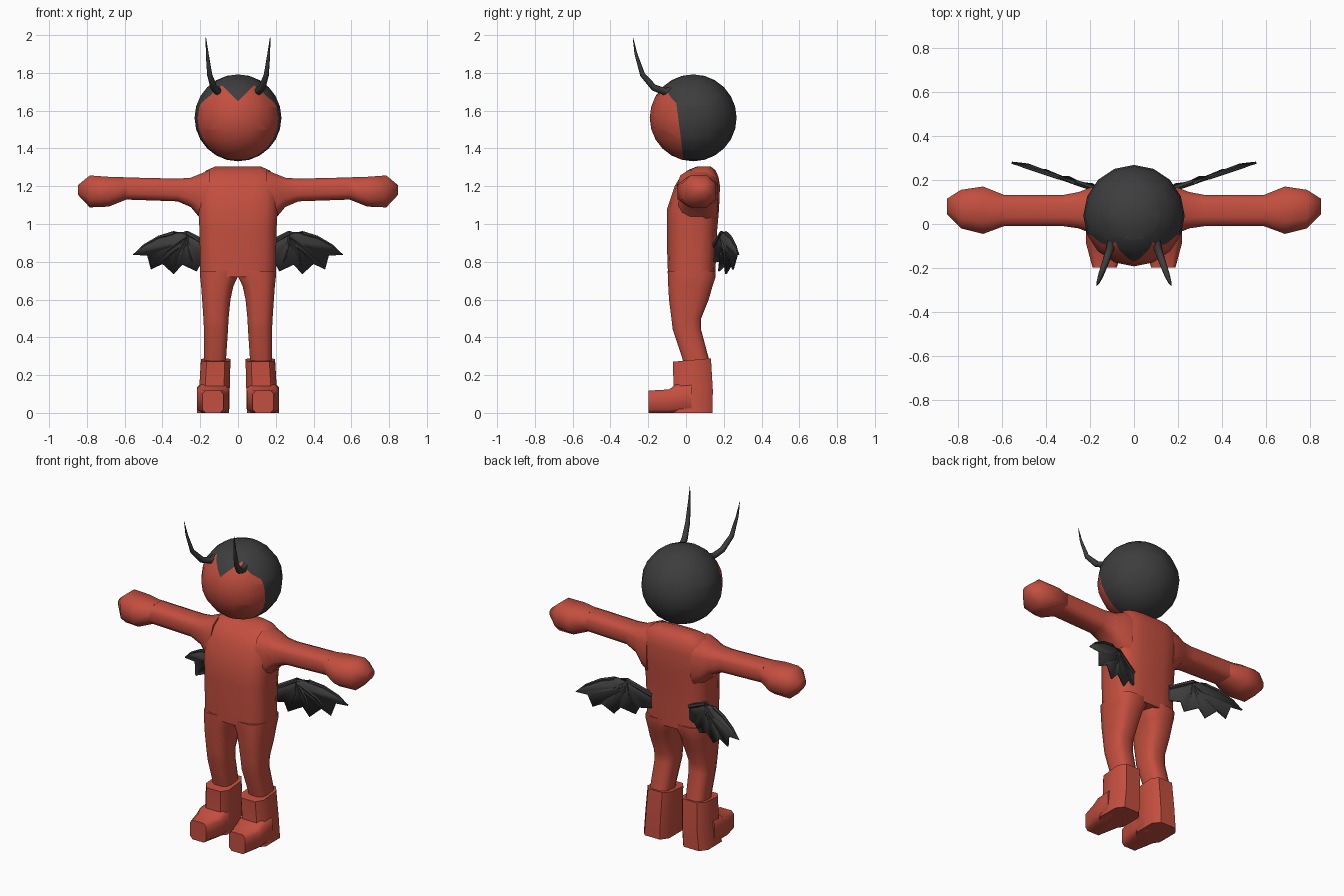
import bpy, bmesh, math
from mathutils import Vector

if "Cube" in bpy.data.objects:
    bpy.data.objects.remove(bpy.data.objects["Cube"])


def material(name, rgb):
    m = bpy.data.materials.new(name)
    m.diffuse_color = (*rgb, 1)
    m.use_nodes = True
    m.node_tree.nodes["Principled BSDF"].inputs["Base Color"].default_value = m.diffuse_color
    return m


RED = material("red", (0.55, 0.078, 0.05))
DARK = material("charcoal", (0.047, 0.047, 0.047))


def finish(name, bm, mats, mirror=False, angle=50, thickness=0):
    bmesh.ops.recalc_face_normals(bm, faces=bm.faces[:])
    me = bpy.data.meshes.new(name)
    bm.to_mesh(me)
    bm.free()
    for m in mats:
        me.materials.append(m)
    me.shade_smooth()
    me.set_sharp_from_angle(angle=math.radians(angle))
    ob = bpy.data.objects.new(name, me)
    bpy.context.collection.objects.link(ob)
    if thickness:
        s = ob.modifiers.new("thickness", 'SOLIDIFY')
        s.thickness, s.offset = thickness, 0
    if mirror:
        ob.modifiers.new("mirror", 'MIRROR')
    return ob


def skin(bm, rings):
    """Join vertex rings with quads and cap both ends."""
    n = len(rings[0])
    rings = [[bm.verts.new(p) for p in r] for r in rings]
    for a, b in zip(rings, rings[1:]):
        for i in range(n):
            j = (i + 1) % n
            bm.faces.new((a[i], a[j], b[j], b[i]))
    bm.faces.new(rings[0])
    bm.faces.new(rings[-1])


def loft(bm, axis, sections, n=12, power=0.65):
    """Sections are (position, min a, max a, min b, max b), a and b the other axes in order."""
    rings = []
    for pos, a0, a1, b0, b1 in sections:
        ring = []
        for i in range(n):
            t = 2 * math.pi * (i + 0.5) / n
            c, s = math.cos(t), math.sin(t)
            a = (a0 + a1) / 2 + (a1 - a0) / 2 * math.copysign(abs(c) ** power, c) / math.cos(math.pi / n) ** power
            b = (b0 + b1) / 2 + (b1 - b0) / 2 * math.copysign(abs(s) ** power, s) / math.cos(math.pi / n) ** power
            p = [a, b]
            p.insert(axis, pos)
            ring.append(p)
        rings.append(ring)
    skin(bm, rings)


def tube(bm, path, radii, n=6):
    path = [Vector(p) for p in path]
    rings = []
    for i, p in enumerate(path):
        d = (path[min(i + 1, len(path) - 1)] - path[max(i - 1, 0)]).normalized()
        u = d.cross(Vector((1, 0.2, 0.1))).normalized()
        v = d.cross(u)
        rings.append([p + radii[i] * (u * math.cos(2 * math.pi * k / n) + v * math.sin(2 * math.pi * k / n))
                      for k in range(n)])
    skin(bm, rings)


# Torso
bm = bmesh.new()
loft(bm, 2, [(0.72, -0.2, 0.2, -0.095, 0.155), (0.86, -0.202, 0.202, -0.1, 0.16),
             (0.97, -0.204, 0.204, -0.1, 0.165), (1.08, -0.21, 0.21, -0.1, 0.175),
             (1.2, -0.21, 0.21, -0.06, 0.18), (1.25, -0.2, 0.2, -0.03, 0.172),
             (1.285, -0.165, 0.165, 0.01, 0.155), (1.305, -0.12, 0.12, 0.06, 0.13)], n=16, power=0.6)
finish("torso", bm, [RED])

# Arms with rounded fists
bm = bmesh.new()
loft(bm, 0, [(0.15, -0.05, 0.17, 0.99, 1.285), (0.2, -0.04, 0.165, 1.03, 1.265),
             (0.25, -0.02, 0.145, 1.09, 1.245), (0.32, -0.01, 0.132, 1.12, 1.24),
             (0.61, -0.01, 0.132, 1.13, 1.247)])
finish("arms", bm, [RED], mirror=True)
bm = bmesh.new()
loft(bm, 0, [(0.59, -0.01, 0.132, 1.13, 1.247), (0.685, -0.045, 0.17, 1.092, 1.25),
             (0.785, -0.02, 0.155, 1.088, 1.257), (0.848, 0.045, 0.115, 1.155, 1.205)], n=8, power=0.8)
finish("fists", bm, [RED], mirror=True, angle=60)

# Legs
bm = bmesh.new()
loft(bm, 2, [(0.24, 0.063, 0.18, -0.01, 0.125), (0.29, 0.063, 0.18, -0.02, 0.12),
             (0.44, 0.053, 0.18, -0.07, 0.08), (0.5, 0.05, 0.183, -0.077, 0.08),
             (0.6, 0.04, 0.19, -0.09, 0.12), (0.67, 0.025, 0.195, -0.094, 0.14),
             (0.715, 0.004, 0.2, -0.096, 0.155), (0.75, 0.0, 0.2, -0.097, 0.157)])
finish("legs", bm, [RED], mirror=True)

# Boots: upright shaft and tapered foot
bm = bmesh.new()
loft(bm, 2, [(0, 0.048, 0.218, -0.08, 0.14), (0.12, 0.044, 0.206, -0.065, 0.142),
             (0.28, 0.04, 0.196, -0.07, 0.132)], n=8, power=0.55)
for v in bm.verts:
    if v.co.z > 0.27:
        v.co.z += 0.09 * (v.co.y - 0.03)
finish("boot_shafts", bm, [RED], mirror=True)
bm = bmesh.new()
loft(bm, 1, [(-0.198, 0.078, 0.188, 0, 0.118), (-0.09, 0.047, 0.217, 0, 0.124),
             (-0.055, 0.046, 0.218, 0, 0.15), (0.03, 0.046, 0.216, 0, 0.16)], n=8, power=0.4)
finish("boot_feet", bm, [RED], mirror=True)

# Head: sphere cut along the hairline, then coloured either side of it
bm = bmesh.new()
bmesh.ops.create_uvsphere(bm, u_segments=16, v_segments=12, radius=0.23)
bmesh.ops.translate(bm, verts=bm.verts[:], vec=(0, 0.038, 1.562))
PEAK, NOTCH, TEMPLE = (0, 1.65), (0.085, 1.735), (0.2, 1.635)


def cut(point, normal):
    bmesh.ops.bisect_plane(bm, geom=bm.verts[:] + bm.edges[:] + bm.faces[:], dist=1e-5,
                           plane_co=point, plane_no=normal)


for side in (-1, 1):
    for p, q in ((PEAK, NOTCH), (NOTCH, TEMPLE)):
        cut((side * p[0], 0, p[1]), (-(q[1] - p[1]), 0, side * (q[0] - p[0])))
cut((0, 0, 1.5), (1, 0, 0))
cut((0, -0.05, 1.63), (0, 0.27, 0.035))


def hairline(x):
    a, b = (PEAK, NOTCH) if x < NOTCH[0] else (NOTCH, TEMPLE)
    return a[1] + (x - a[0]) * (b[1] - a[1]) / (b[0] - a[0])


for f in bm.faces:
    c = f.calc_center_median()
    behind = c.y > -0.05 + (1.63 - c.z) * 0.035 / 0.27
    f.material_index = int(behind or c.z > hairline(abs(c.x)))
finish("head", bm, [RED, DARK])

# Horns
bm = bmesh.new()
tube(bm, [(0.1, -0.06, 1.715), (0.108, -0.11, 1.7), (0.128, -0.17, 1.722), (0.15, -0.23, 1.79),
          (0.163, -0.265, 1.9), (0.17, -0.281, 1.988)],
     [0.02, 0.02, 0.018, 0.014, 0.008, 0.001])
finish("horns", bm, [DARK], mirror=True, angle=70)


# Wings: scalloped membrane, swept backwards, with finger ribs
def wing(x, z, dy=0.0):
    return Vector((x, 0.165 + 0.31 * (x - 0.19) + dy, z))


upper = [(0.13, 0.88), (0.2, 0.915), (0.27, 0.952), (0.34, 0.952), (0.42, 0.93), (0.5, 0.885), (0.555, 0.837)]
lower = [(0.48, 0.835), (0.46, 0.76), (0.4, 0.79), (0.34, 0.735), (0.295, 0.785), (0.22, 0.75),
         (0.19, 0.8), (0.13, 0.8)]
bm = bmesh.new()
hub = bm.verts.new(wing(0.27, 0.91))
edge = [bm.verts.new(wing(*p)) for p in upper]
edge += [bm.verts.new(wing(*p, 0.015 if i % 2 == 0 else 0)) for i, p in enumerate(lower)]
for a, b in zip(edge, edge[1:] + edge[:1]):
    bm.faces.new((hub, a, b))
finish("wing_membranes", bm, [DARK], mirror=True, angle=25, thickness=0.01)
bm = bmesh.new()
tube(bm, [wing(*p) for p in upper], [0.014, 0.014, 0.013, 0.011, 0.009, 0.007, 0.002])
for tip in lower[1:6:2]:
    mid = ((0.27 + tip[0]) / 2 + 0.015, (0.93 + tip[1]) / 2 + 0.012)
    tube(bm, [wing(0.27, 0.935), wing(*mid), wing(*tip)], [0.011, 0.008, 0.002], n=5)
finish("wing_ribs", bm, [DARK], mirror=True)
